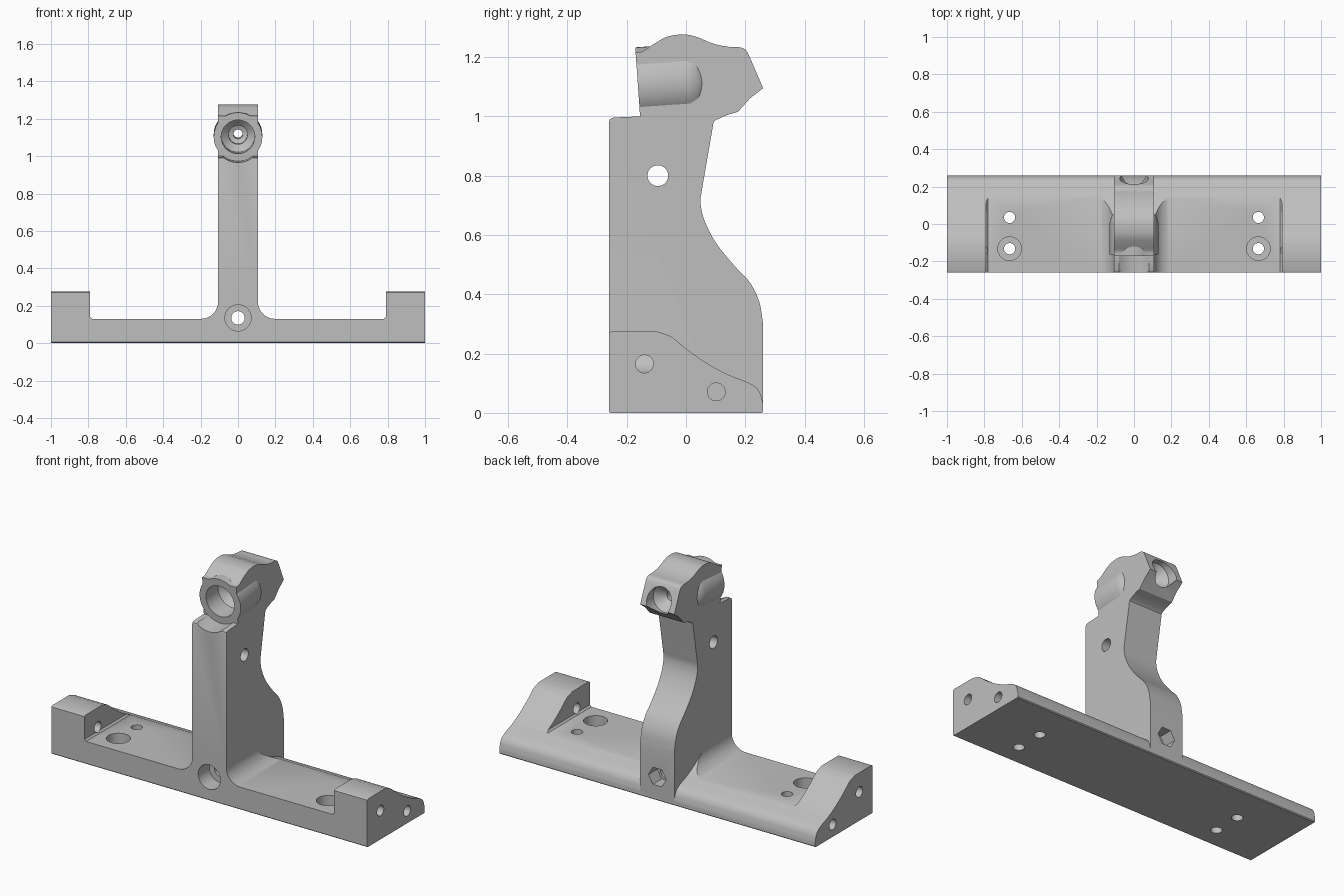
import bpy, bmesh, math
from mathutils import Vector

cube = bpy.data.objects.get("Cube")
if cube:
    bpy.data.objects.remove(cube, do_unlink=True)

grey = bpy.data.materials.new("plain grey")
grey.use_nodes = True
GREY = (0.52, 0.52, 0.52, 1)
grey.diffuse_color = GREY
grey.node_tree.nodes["Principled BSDF"].inputs["Base Color"].default_value = GREY


def finish(name, bm):
    bmesh.ops.recalc_face_normals(bm, faces=bm.faces)
    mesh = bpy.data.meshes.new(name)
    bm.to_mesh(mesh)
    bm.free()
    mesh.materials.append(grey)
    obj = bpy.data.objects.new(name, mesh)
    bpy.context.collection.objects.link(obj)
    return obj


def skin(name, rings):
    """Closed solid through a list of equal-sized rings."""
    bm = bmesh.new()
    loops = [[bm.verts.new(p) for p in ring] for ring in rings]
    n = len(loops[0])
    for a, b in zip(loops, loops[1:]):
        for i in range(n):
            j = (i + 1) % n
            bm.faces.new((a[i], a[j], b[j], b[i]))
    bm.faces.new(loops[0])
    bm.faces.new(loops[-1])
    return finish(name, bm)


def prism(name, pts, axis, lo, hi):
    if axis == "X":
        return skin(name, [[(d, a, b) for a, b in pts] for d in (lo, hi)])
    return skin(name, [[(a, d, b) for a, b in pts] for d in (lo, hi)])


def lathe(name, origin, axis, profile, sides=48):
    """Turned solid; profile is (radius, distance along axis)."""
    turn = Vector((0, 0, 1)).rotation_difference(Vector(axis).normalized())
    rings = []
    for r, t in profile:
        ring = []
        for i in range(sides):
            a = math.tau * i / sides
            ring.append(Vector(origin) + turn @ Vector((r * math.cos(a), r * math.sin(a), t)))
        rings.append(ring)
    return skin(name, rings)


def curve(pts, steps=5):
    """Smooth curve through the points."""
    p = [Vector(q) for q in pts]
    p = [2 * p[0] - p[1]] + p + [2 * p[-1] - p[-2]]
    out = []
    for a, b, c, d in zip(p, p[1:], p[2:], p[3:]):
        for k in range(steps):
            t = k / steps
            out.append(tuple(0.5 * (2 * b + (c - a) * t + (2 * a - 5 * b + 4 * c - d) * t * t
                                    + (3 * b - a - 3 * c + d) * t ** 3)))
    return out + [tuple(pts[-1])]


def combine(target, tool, operation):
    mod = target.modifiers.new(operation, "BOOLEAN")
    mod.operation = operation
    mod.solver = "EXACT"
    mod.object = tool
    bpy.context.view_layer.update()
    deps = bpy.context.evaluated_depsgraph_get()
    mesh = bpy.data.meshes.new_from_object(target.evaluated_get(deps))
    target.modifiers.clear()
    target.data = mesh
    bpy.data.objects.remove(tool, do_unlink=True)


# Long base with sloping back
base_profile = [(-0.26, 0.005), (-0.255, 0), (0.255, 0), (0.26, 0.005)]
base_profile += curve([(0.26, 0.03), (0.248, 0.07), (0.22, 0.097), (0.14, 0.13), (0.07, 0.168),
                       (0.0, 0.217), (-0.05, 0.257), (-0.1, 0.275)])
base_profile += [(-0.25, 0.275), (-0.26, 0.27)]
bracket = prism("bracket", base_profile, "X", -1, 1)

# Pockets either side, filleted towards the upright
for s in (-1, 1):
    fillet = [(0.197 - 0.09 * math.cos(k * math.pi / 20), 0.22 - 0.09 * math.sin(k * math.pi / 20))
              for k in range(11)]
    shape = [(0.107, 0.5)] + fillet + [(0.78, 0.13), (0.79, 0.14), (0.79, 0.5)]
    combine(bracket, prism("pocket", [(s * x, z) for x, z in shape], "Y", -0.4, 0.4), "DIFFERENCE")

# Upright and head, one side profile
side = [(-0.26, 0.02), (0.26, 0.02)]
side += curve([(0.26, 0.3), (0.247, 0.375), (0.215, 0.44), (0.16, 0.5), (0.1, 0.575),
               (0.062, 0.65), (0.049, 0.71), (0.055, 0.76)])
side += [(0.093, 0.98)] + curve([(0.1, 0.987), (0.135, 1.003), (0.175, 1.015)], 3)
side += [(0.215, 1.06), (0.26, 1.095)]
side += curve([(0.213, 1.205), (0.2, 1.225), (0.18, 1.233), (0.14, 1.235), (0.09, 1.246),
               (0.03, 1.27), (-0.015, 1.276), (-0.065, 1.268), (-0.11, 1.243), (-0.145, 1.22),
               (-0.17, 1.215)], 4)
side += [(-0.155, 1.0), (-0.245, 0.996), (-0.257, 0.99), (-0.26, 0.98)]
upright = prism("upright", side, "X", -0.108, 0.108)

# Round boss on the head, and the matching groove in front of it
tilt = math.radians(4)
head_axis = (0, math.cos(tilt), math.sin(tilt))
head_origin = (0, -0.162, 1.103)
combine(upright, lathe("groove", head_origin, head_axis, [(0.13, -0.15), (0.13, 0)]), "DIFFERENCE")
combine(upright, lathe("boss", head_origin, head_axis,
                       [(0.13, 0), (0.13, 0.17), (0.122, 0.2), (0.1, 0.225)]), "UNION")
combine(bracket, upright, "UNION")

# Stepped bore through the head
holes = [lathe("head_bore", head_origin, head_axis,
               [(0.09, -0.05), (0.09, 0.11), (0.05, 0.15), (0.05, 0.19), (0.025, 0.2),
                (0.025, 0.3), (0.076, 0.35), (0.076, 0.6)])]
# Cross hole in the upright
holes.append(lathe("cross_hole", (0, -0.095, 0.8), (1, 0, 0), [(0.035, -0.3), (0.035, 0.3)]))
# Counterbored hole front to back, with a six-sided recess behind
holes.append(lathe("centre_hole", (0, 0, 0.135), (0, 1, 0),
                   [(0.07, -0.4), (0.07, -0.16), (0.036, -0.16), (0.036, 0.4)]))
holes.append(lathe("nut_recess", (0, 0, 0.135), (0, 1, 0), [(0.056, 0.18), (0.056, 0.4)], 6))
for s in (-1, 1):
    # Vertical fixing holes
    holes.append(lathe("plain_hole", (s * 0.665, 0.035, 0), (0, 0, 1), [(0.03, -0.1), (0.03, 0.5)]))
    holes.append(lathe("counterbore", (s * 0.665, -0.132, 0), (0, 0, 1),
                       [(0.03, -0.1), (0.03, 0.06), (0.063, 0.06), (0.063, 0.5)]))
    # Holes in the end blocks
    holes.append(lathe("end_hole", (s * 1.1, -0.14, 0.165), (-s, 0, 0), [(0.03, 0), (0.03, 0.4)]))
    holes.append(lathe("blind_hole", (s * 1.1, 0.102, 0.071), (-s, 0, 0), [(0.03, 0), (0.03, 0.3)]))
for hole in holes:
    combine(bracket, hole, "DIFFERENCE")

bpy.ops.object.select_all(action="DESELECT")
bracket.select_set(True)
bpy.context.view_layer.objects.active = bracket
bpy.ops.object.shade_smooth_by_angle(angle=math.radians(28))
